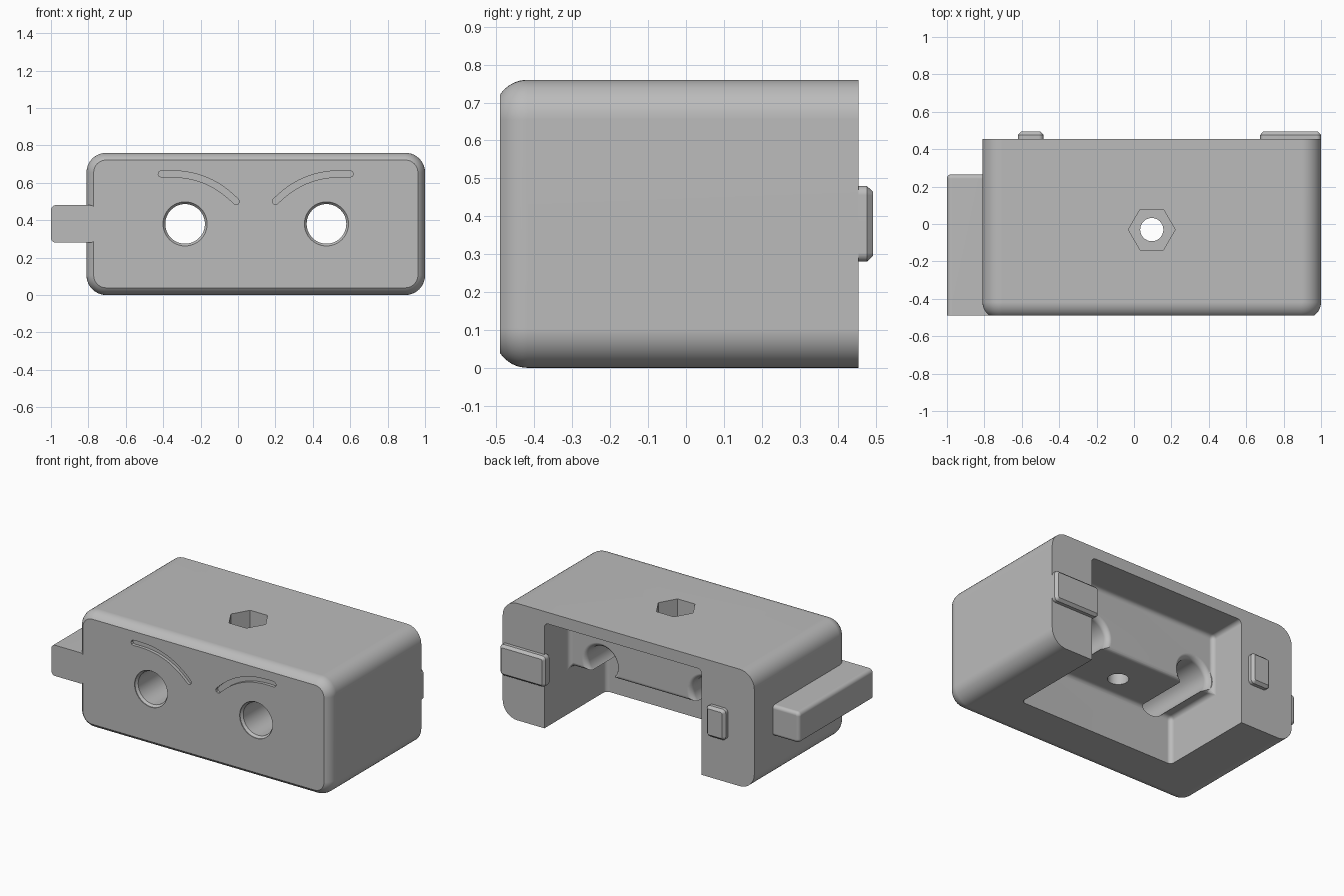
import bpy, bmesh
from math import sin, cos, pi, radians
from mathutils import Vector

if "Cube" in bpy.data.objects:
    bpy.data.objects.remove(bpy.data.objects["Cube"], do_unlink=True)

GREY = (0.5, 0.5, 0.5, 1)
mat = bpy.data.materials.new("plain grey")
mat.use_nodes = True
mat.diffuse_color = GREY
mat.node_tree.nodes["Principled BSDF"].inputs["Base Color"].default_value = GREY

MID = 0.095          # centre line of the box
FRONT, BACK = -0.49, 0.455


def loft(name, rings):
    """Skin a stack of equal-length rings and cap both ends."""
    bm = bmesh.new()
    loops = [[bm.verts.new(p) for p in ring] for ring in rings]
    n = len(loops[0])
    for a, b in zip(loops, loops[1:]):
        for i in range(n):
            j = (i + 1) % n
            bm.faces.new((a[i], a[j], b[j], b[i]))
    bm.faces.new(loops[0])
    bm.faces.new(loops[-1])
    bmesh.ops.recalc_face_normals(bm, faces=bm.faces)
    mesh = bpy.data.meshes.new(name)
    bm.to_mesh(mesh)
    bm.free()
    mesh.materials.append(mat)
    obj = bpy.data.objects.new(name, mesh)
    bpy.context.collection.objects.link(obj)
    return obj


def rounded_rect(x0, x1, z0, z1, r, y, inset=0, seg=10):
    """Rounded rectangle in the xz plane."""
    ring = []
    corners = ((x1 - r, z1 - r), (x0 + r, z1 - r), (x0 + r, z0 + r), (x1 - r, z0 + r))
    for k, (cx, cz) in enumerate(corners):
        for i in range(seg + 1):
            a = (k + i / seg) * pi / 2
            ring.append((cx + (r - inset) * cos(a), y, cz + (r - inset) * sin(a)))
    return ring


def circle(cx, cz, r, y, n=48):
    return [(cx + r * cos(2 * pi * i / n), y, cz + r * sin(2 * pi * i / n)) for i in range(n)]


def flat_circle(r, z, n):
    return [(MID + r * cos(2 * pi * i / n), -0.03 + r * sin(2 * pi * i / n), z) for i in range(n)]


def activate(obj):
    bpy.ops.object.select_all(action='DESELECT')
    obj.select_set(True)
    bpy.context.view_layer.objects.active = obj


def apply_modifier(obj, kind, **settings):
    mod = obj.modifiers.new(kind.title(), kind)
    for key, value in settings.items():
        setattr(mod, key, value)
    activate(obj)
    bpy.ops.object.modifier_apply(modifier=mod.name)


def cut(obj, cutter):
    cutter.hide_render = True
    apply_modifier(obj, 'BOOLEAN', operation='DIFFERENCE', solver='EXACT', object=cutter)
    bpy.data.objects.remove(cutter, do_unlink=True)


def smooth(obj):
    activate(obj)
    bpy.ops.object.shade_smooth_by_angle(angle=radians(30))
    mod = obj.modifiers.new("Weighted", 'WEIGHTED_NORMAL')
    mod.keep_sharp = True


# Box with a partly rounded front rim
rings = []
R = 0.087
for i in range(9):
    a = radians(56) * (1 - i / 8)
    rings.append(rounded_rect(-0.81, 1, 0, 0.76, 0.105, FRONT + 0.072 - R * sin(a), R * (1 - cos(a))))
rings.append(rounded_rect(-0.81, 1, 0, 0.76, 0.105, BACK))
box = loft("box", rings)

# Stepped cavity, open at the back and the bottom
step = ((-0.18, -0.2), (-0.18, 0.31), (0.2, 0.31), (0.2, 0.685), (0.7, 0.685), (0.7, -0.2))
cavity = loft("cavity_cutter", [[(x, y, z) for y, z in step] for x in (-0.43, 0.7)])
apply_modifier(cavity, 'BEVEL', width=0.028, segments=4, limit_method='ANGLE')
cut(box, cavity)

# Eye holes with eased rims at both ends
for x in (MID - 0.378, MID + 0.378):
    stations = ((-0.55, 0.118), (FRONT + 0.005, 0.118), (FRONT + 0.02, 0.106),
                (0.165, 0.106), (0.18, 0.111), (0.192, 0.121), (0.2, 0.136), (0.21, 0.136))
    cut(box, loft("eye_cutter", [circle(x, 0.38, r, y) for y, r in stations]))

# Nut pocket and screw hole through the top
cut(box, loft("nut_cutter", [flat_circle(0.125, z, 6) for z in (0.5, 0.9)]))
cut(box, loft("screw_cutter", [flat_circle(0.062, z, 32) for z in (0.2, 0.6)]))


def brow_outline(side, y, w=0.017, n=14):
    """Constant-width stroke along a curve, with round ends."""
    p = [Vector(v) for v in ((0.105, 0.5), (0.225, 0.62), (0.35, 0.655), (0.505, 0.647))]
    left, right = [], []
    for i in range(n + 1):
        t = i / n
        u = 1 - t
        c = u**3 * p[0] + 3 * u * u * t * p[1] + 3 * u * t * t * p[2] + t**3 * p[3]
        d = (u * u * (p[1] - p[0]) + 2 * u * t * (p[2] - p[1]) + t * t * (p[3] - p[2])).normalized()
        nrm = Vector((-d.y, d.x)) * w
        if i == 0:
            start = [c - nrm * cos(a) - d * w * sin(a) for a in (pi / 4, pi / 2, 3 * pi / 4)]
        left.append(c + nrm)
        right.append(c - nrm)
    end = [c + nrm * cos(a) + d * w * sin(a) for a in (pi / 4, pi / 2, 3 * pi / 4)]
    outline = left + end + right[::-1] + start
    return [(MID + side * q.x, y, q.y) for q in outline]


# Engraved eyebrows
for side in (-1, 1):
    cut(box, loft("brow_cutter", [brow_outline(side, y) for y in (FRONT - 0.03, FRONT + 0.02)]))
smooth(box)

# Side ear with a rounded back end
ear_rings = [rounded_rect(-1, -0.765, 0.28, 0.48, 0.026, FRONT + 0.001)]
for i in range(7):
    a = i / 6 * pi / 2
    ear_rings.append(rounded_rect(-1, -0.765, 0.28, 0.48, 0.026, 0.243 + 0.022 * sin(a), 0.022 * (1 - cos(a))))
smooth(loft("side_ear", ear_rings))

# Back pegs with chamfered ends
for name, x0, x1 in (("wide_back_peg", 0.675, 1), ("small_back_peg", -0.62, -0.485)):
    smooth(loft(name, [rounded_rect(x0, x1, 0.28, 0.48, 0.024, y, d, 5)
                       for y, d in ((0.44, 0), (0.477, 0), (0.494, 0.016))]))
